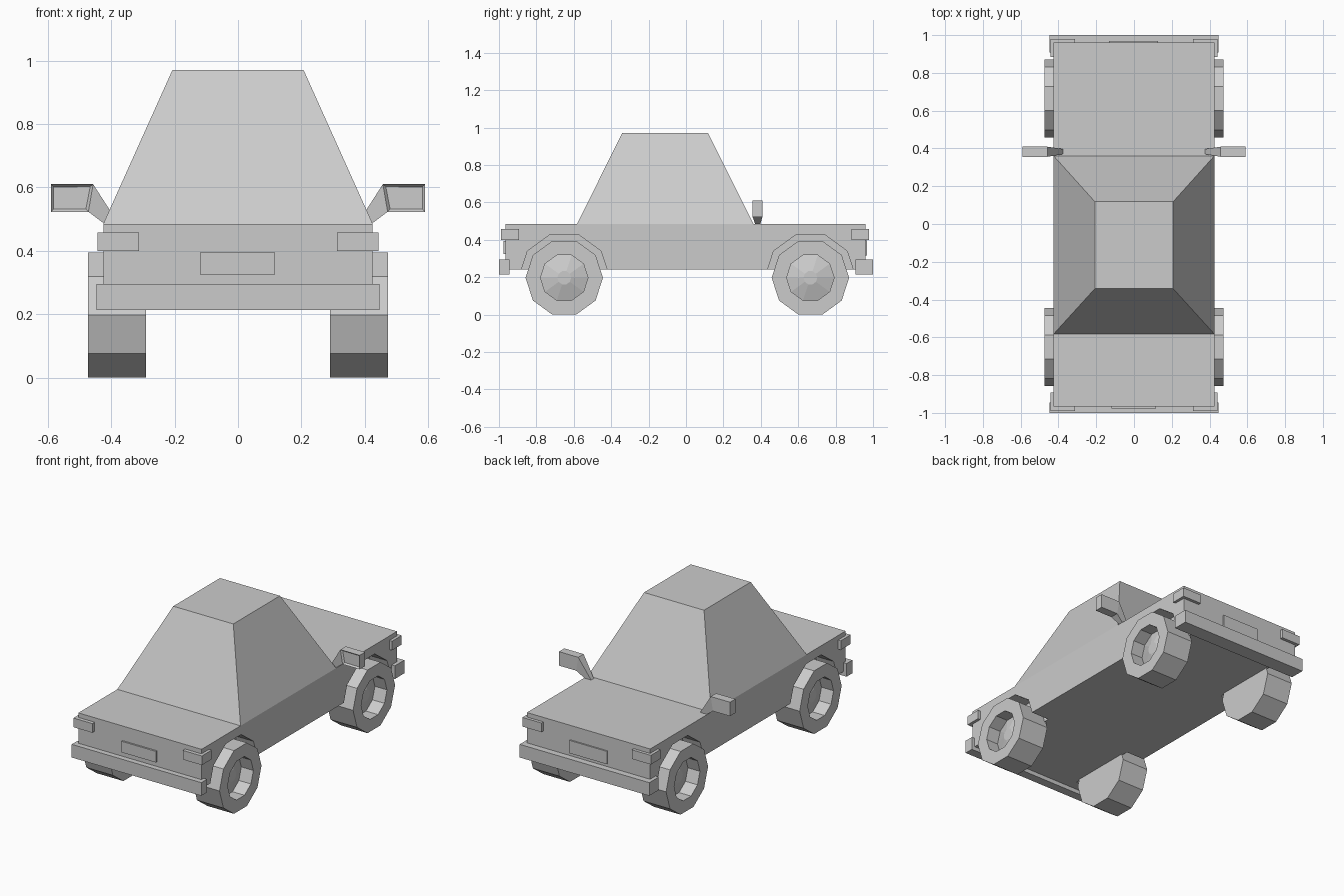
import bpy, bmesh
from math import cos, sin, pi

if "Cube" in bpy.data.objects:
    bpy.data.objects.remove(bpy.data.objects["Cube"])


def loft(name, rings):
    """Skin a list of equal-length point rings and cap both ends."""
    bm = bmesh.new()
    rows = [[bm.verts.new(p) for p in ring] for ring in rings]
    n = len(rows[0])
    for a, b in zip(rows, rows[1:]):
        for i in range(n):
            j = (i + 1) % n
            bm.faces.new((a[i], a[j], b[j], b[i]))
    bm.faces.new(rows[0][::-1])
    bm.faces.new(rows[-1])
    bmesh.ops.recalc_face_normals(bm, faces=bm.faces)
    mesh = bpy.data.meshes.new(name)
    bm.to_mesh(mesh)
    bm.free()
    obj = bpy.data.objects.new(name, mesh)
    bpy.context.collection.objects.link(obj)
    return obj


def rect(x0, x1, y0, y1, z):
    return [(x0, y0, z), (x1, y0, z), (x1, y1, z), (x0, y1, z)]


def box(name, x0, x1, y0, y1, z0, z1):
    return loft(name, [rect(x0, x1, y0, y1, z0), rect(x0, x1, y0, y1, z1)])


def decagon(x, y, r, z=0.197):
    return [(x, y + r * cos(i * pi / 5), z + r * sin(i * pi / 5)) for i in range(10)]


def mirror_x(obj):
    mod = obj.modifiers.new("mirror", 'MIRROR')
    mod.use_axis[0] = True
    mod.use_mirror_merge = False
    return obj


WHEELS = {"front": -0.651, "back": 0.665}

# Lower body and cabin
body = box("body", -0.425, 0.425, -0.966, 0.96, 0.24, 0.485)
loft("cabin", [rect(-0.425, 0.425, -0.582, 0.36, 0.485),
               rect(-0.207, 0.207, -0.342, 0.118, 0.97)])

for end, y in WHEELS.items():
    # Wheel arches cut into the body sides
    for side in (-1, 1):
        cutter = loft("arch_cutter", [decagon(side * 0.30, y, 0.243),
                                      decagon(side * 0.6, y, 0.243)])
        cutter.hide_render = True
        cutter.hide_viewport = True
        cut = body.modifiers.new("arch", 'BOOLEAN')
        cut.object = cutter
        cut.operation = 'DIFFERENCE'
        cut.solver = 'EXACT'
    # Tyre, recessed rim and conical hub in one ten-sided sweep
    profile = [(0.29, 0.207), (0.473, 0.207), (0.473, 0.127),
               (0.39, 0.127), (0.418, 0.037)]
    mirror_x(loft(end + "_wheels", [decagon(x, y, r) for x, r in profile]))

# Bumpers, plates and lamps at both ends
box("front_bumper", -0.447, 0.447, -1.0, -0.944, 0.214, 0.296)
box("back_bumper", -0.447, 0.447, 0.907, 1.0, 0.214, 0.296)
box("front_plate", -0.12, 0.117, -0.977, -0.95, 0.325, 0.394)
box("back_plate", -0.132, 0.126, 0.94, 0.969, 0.315, 0.395)
mirror_x(box("front_lamps", 0.312, 0.443, -0.989, -0.892, 0.40, 0.457))
mirror_x(box("back_lamps", 0.312, 0.443, 0.885, 0.979, 0.40, 0.457))


# Door mirrors: outer end, slanted inner end, then a tapered stalk to the body
def section(top, bottom, y0, y1):
    return [(top[0], y0, top[1]), (top[0], y1, top[1]),
            (bottom[0], y1, bottom[1]), (bottom[0], y0, bottom[1])]


mirrors = loft("door_mirrors", [
    section((0.590, 0.61), (0.590, 0.523), 0.356, 0.409),
    section((0.457, 0.61), (0.472, 0.523), 0.356, 0.409),
    section((0.376, 0.484), (0.42, 0.484), 0.370, 0.397)])

# Recessed mirror glass
bm = bmesh.new()
bm.from_mesh(mirrors.data)
glass = [f for f in bm.faces
         if f.normal.y < -0.9 and f.calc_center_median().x > 0.5]
bmesh.ops.inset_region(bm, faces=glass, thickness=0.012)
bmesh.ops.translate(bm, verts=list({v for f in glass for v in f.verts}),
                    vec=(0, 0.01, 0))
bm.to_mesh(mirrors.data)
bm.free()
mirror_x(mirrors)
